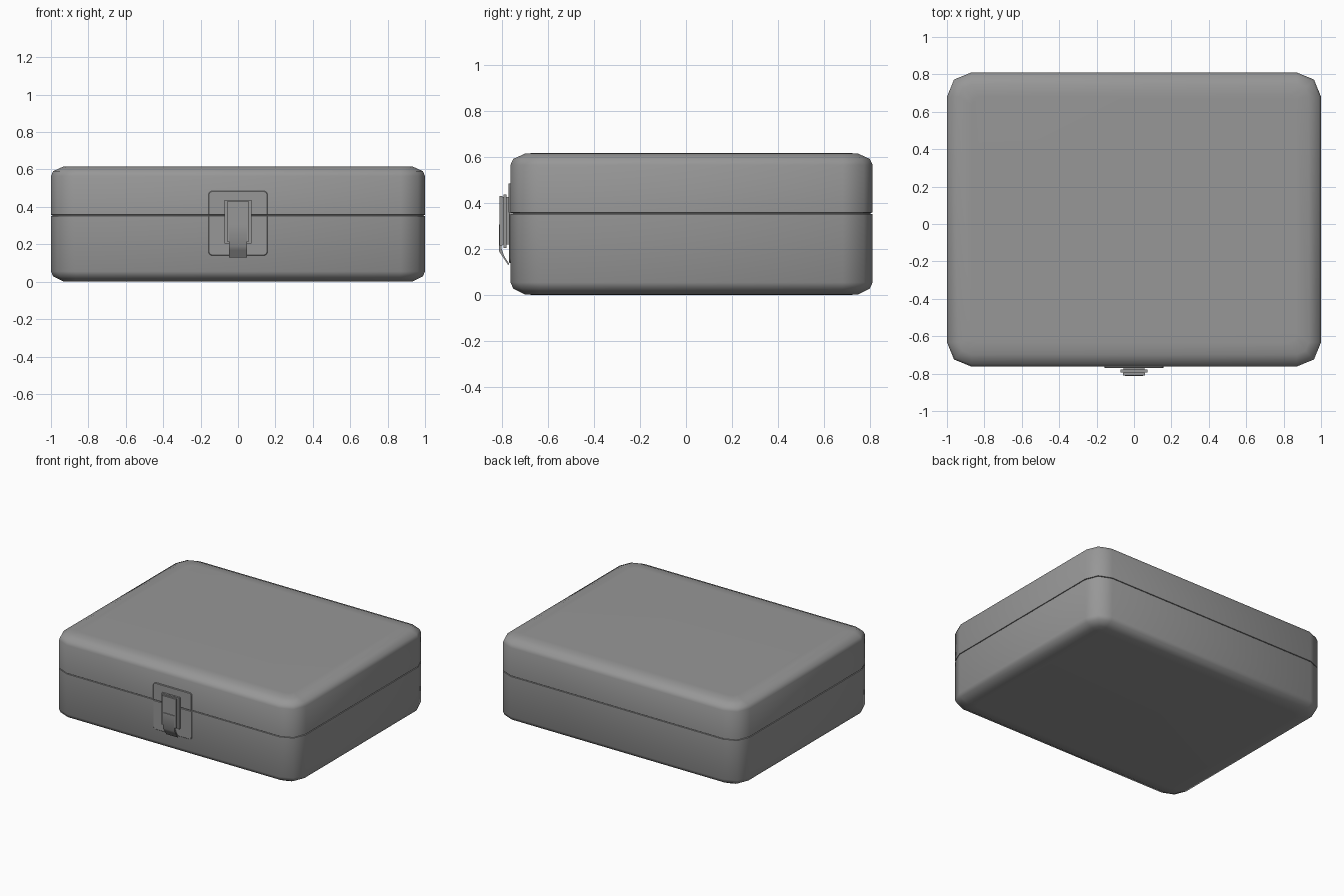
import bpy, bmesh, math

if "Cube" in bpy.data.objects:
    bpy.data.objects.remove(bpy.data.objects["Cube"])

CY, HX, HY = 0.024, 1.0, 0.786      # case centre and half sizes
SEAM = 0.355

grey = bpy.data.materials.new("dark_grey")
grey.diffuse_color = (0.31, 0.31, 0.31, 1)
grey.use_nodes = True
grey.node_tree.nodes["Principled BSDF"].inputs["Base Color"].default_value = grey.diffuse_color


def outline(d, r=0.13):
    """Rounded rectangle inset by d, three points per corner."""
    hx, hy = HX - d, HY - d
    c = max(r - d, 0.045)
    k = c * 0.29
    q = [(hx, hy - c), (hx - k, hy - k), (hx - c, hy)]
    pts = list(q)
    pts += [(-x, y) for x, y in reversed(q)]
    pts += [(-x, -y) for x, y in q]
    pts += [(x, -y) for x, y in reversed(q)]
    return [(x, y + CY) for x, y in pts]


def finish(name, bm, angle=35):
    bmesh.ops.recalc_face_normals(bm, faces=bm.faces)
    me = bpy.data.meshes.new(name)
    bm.to_mesh(me)
    bm.free()
    me.materials.append(grey)
    ob = bpy.data.objects.new(name, me)
    bpy.context.collection.objects.link(ob)
    bpy.ops.object.select_all(action='DESELECT')
    ob.select_set(True)
    bpy.context.view_layer.objects.active = ob
    bpy.ops.object.shade_smooth_by_angle(angle=math.radians(angle))
    return ob


def shell(name, profile):
    """Stack inset outlines (inset, z); the last one is capped."""
    bm = bmesh.new()
    rings = [[bm.verts.new((x, y, z)) for x, y in outline(d)] for d, z in profile]
    for a, b in zip(rings, rings[1:]):
        n = len(a)
        for i in range(n):
            j = (i + 1) % n
            bm.faces.new((a[i], a[j], b[j], b[i]))
    bm.faces.new(rings[-1])
    ob = finish(name, bm, 50)
    if sum(p.normal.z for p in ob.data.polygons if len(p.vertices) > 4) * (profile[-1][1] - SEAM) < 0:
        ob.data.flip_normals()


def box(name, x, y0, y1, z0, z1, bevel=0.0, corners=0.0):
    """Box from -x to x; corners rounds edges along y, bevel softens the front rim."""
    bm = bmesh.new()
    bmesh.ops.create_cube(bm, size=1)
    for v in bm.verts:
        v.co = (v.co.x * 2 * x, (y0 + y1) / 2 + v.co.y * (y1 - y0),
                (z0 + z1) / 2 + v.co.z * (z1 - z0))
    if corners:
        # outer corners only: upper plate rounds its top, lower plate its bottom
        along = [e for e in bm.edges if abs(e.verts[0].co.y - e.verts[1].co.y) > 1e-5
                 and abs(e.verts[0].co.z - SEAM) > 0.01]
        bmesh.ops.bevel(bm, geom=along, offset=corners, segments=3, profile=0.5, affect='EDGES')
    if bevel:
        rim = [e for e in bm.edges if all(abs(v.co.y - y0) < 1e-5 for v in e.verts)]
        bmesh.ops.bevel(bm, geom=rim, offset=bevel, segments=1, profile=0.5, affect='EDGES')
    return finish(name, bm)


def strip(name, x, profile):
    """Extrude a closed (y, z) profile from -x to x."""
    bm = bmesh.new()
    a = [bm.verts.new((-x, y, z)) for y, z in profile]
    b = [bm.verts.new((x, y, z)) for y, z in profile]
    n = len(a)
    for i in range(n):
        j = (i + 1) % n
        bm.faces.new((a[i], a[j], b[j], b[i]))
    bm.faces.new(a)
    bm.faces.new(b)
    return finish(name, bm)


# Case halves, meeting in a fine seam groove
shell("case_base", [(0.008, SEAM), (0.008, 0.353), (0, 0.352), (0, 0.055),
                    (0.012, 0.028), (0.065, 0.002), (0.13, 0.0)])
shell("case_lid", [(0.008, SEAM), (0.008, 0.357), (0, 0.358), (0, 0.565),
                   (0.012, 0.591), (0.065, 0.615), (0.13, 0.617)])

# Latch mounting plates
box("latch_plate_upper", 0.158, -0.771, -0.755, SEAM + 0.002, 0.485, 0.003, 0.02)
box("latch_plate_lower", 0.158, -0.769, -0.755, 0.14, SEAM - 0.002, 0.003, 0.02)

# Latch body: frame and cover slabs on a narrower mount
box("latch_mount", 0.055, -0.800, -0.765, 0.22, 0.425)
box("latch_frame", 0.072, -0.793, -0.779, 0.205, 0.437)
box("latch_cover", 0.058, -0.810, -0.797, 0.215, 0.43)

# Lever tab hooking back towards the case
strip("latch_lever", 0.048, [(-0.806, 0.31), (-0.812, 0.305), (-0.812, 0.19), (-0.797, 0.168),
                             (-0.772, 0.13), (-0.768, 0.136), (-0.790, 0.17), (-0.80, 0.20)])
